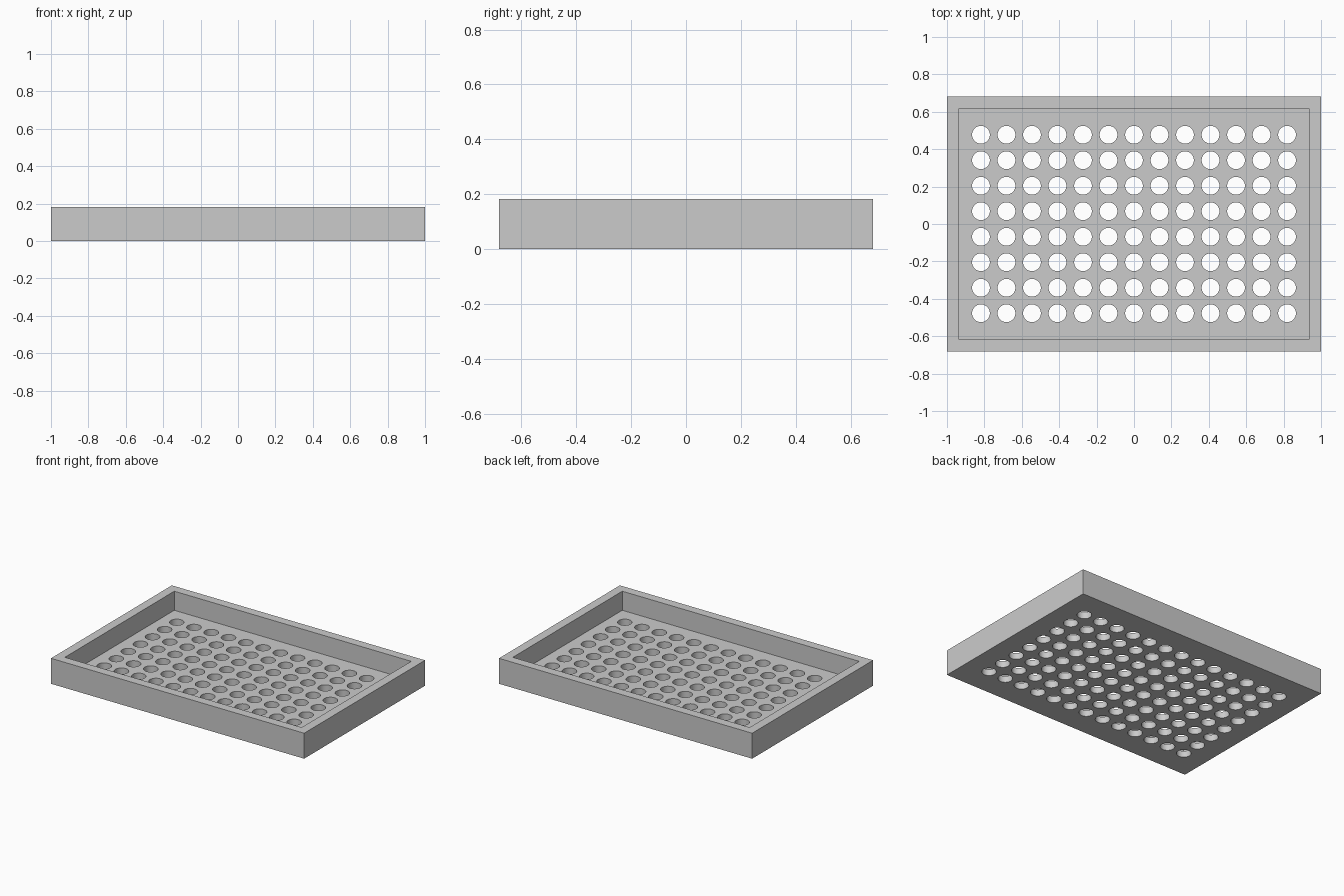
import bpy
import bmesh
from mathutils import Matrix, Vector

UNIT = 1 / 11
WIDTH, DEPTH, HEIGHT = 22 * UNIT, 15 * UNIT, 2 * UNIT
WALL, FLOOR = UNIT, UNIT / 2
COLUMNS, ROWS, PITCH, RADIUS = 13, 8, 1.5 * UNIT, 0.0475

if "Cube" in bpy.data.objects:
    bpy.data.objects.remove(bpy.data.objects["Cube"], do_unlink=True)


def make_object(name, bm):
    bmesh.ops.recalc_face_normals(bm, faces=bm.faces)
    mesh = bpy.data.meshes.new(name)
    bm.to_mesh(mesh)
    bm.free()
    obj = bpy.data.objects.new(name, mesh)
    bpy.context.collection.objects.link(obj)
    return obj


grey = bpy.data.materials.new("light grey")
grey.use_nodes = True
grey.diffuse_color = (0.6, 0.6, 0.6, 1)
grey.node_tree.nodes["Principled BSDF"].inputs["Base Color"].default_value = grey.diffuse_color

# Tray: a block whose top face is inset and pushed down to leave the rim
bm = bmesh.new()
bmesh.ops.create_cube(bm, size=1)
bmesh.ops.scale(bm, verts=bm.verts, vec=(WIDTH, DEPTH, HEIGHT))
bmesh.ops.translate(bm, verts=bm.verts, vec=(0, 0, HEIGHT / 2))
top = max(bm.faces, key=lambda f: f.calc_center_median().z)
bmesh.ops.inset_region(bm, faces=[top], thickness=WALL)
inner = max(bm.faces, key=lambda f: f.normal.z - f.calc_center_median().xy.length)
rim = list(inner.edges)
floor = bmesh.ops.extrude_face_region(bm, geom=[inner])
floor_verts = [v for v in floor["geom"] if isinstance(v, bmesh.types.BMVert)]
bmesh.ops.translate(bm, verts=floor_verts, vec=(0, 0, FLOOR - HEIGHT))
if inner.is_valid:
    bmesh.ops.delete(bm, geom=[inner], context='FACES_ONLY')
tray = make_object("perforated_tray", bm)
tray.data.materials.append(grey)

# Grid of round drain holes through the floor
bm = bmesh.new()
for col in range(COLUMNS):
    for row in range(ROWS):
        centre = Vector((col - (COLUMNS - 1) / 2, row - (ROWS - 1) / 2, 0)) * PITCH
        bmesh.ops.create_cone(bm, cap_ends=True, segments=32, radius1=RADIUS, radius2=RADIUS,
                              depth=HEIGHT, matrix=Matrix.Translation(centre))
cutter = make_object("hole_cutter", bm)
cutter.data.materials.append(grey)
cutter.hide_render = True

cut = tray.modifiers.new("drain_holes", 'BOOLEAN')
cut.operation = 'DIFFERENCE'
cut.solver = 'EXACT'
cut.object = cutter

# Bake the holes, discard the cutter and smooth the round walls only
bpy.ops.object.select_all(action='DESELECT')
tray.select_set(True)
bpy.context.view_layer.objects.active = tray
bpy.ops.object.modifier_apply(modifier=cut.name)
bpy.data.objects.remove(cutter, do_unlink=True)
bpy.ops.object.shade_smooth_by_angle()
